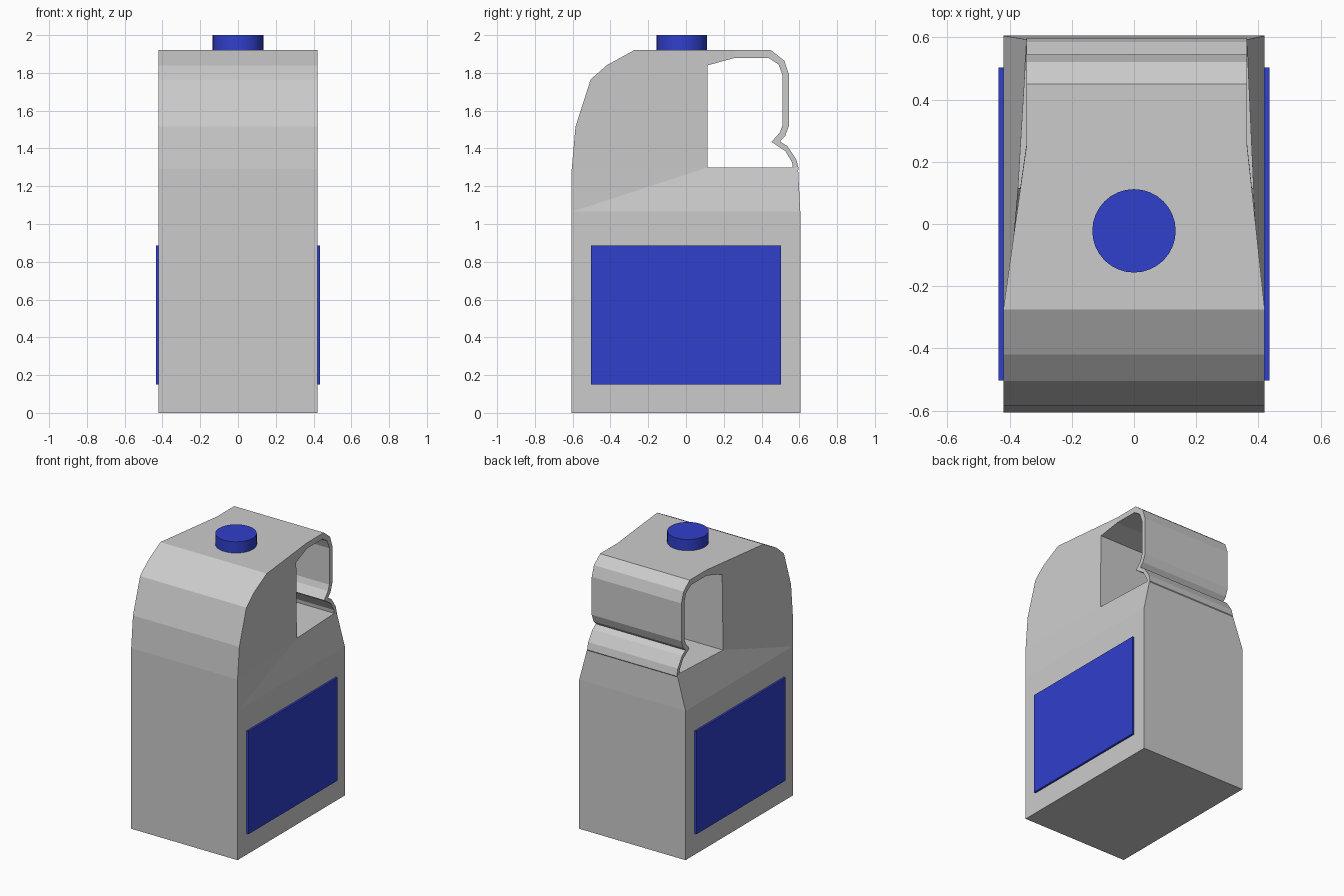
import bpy, bmesh

if "Cube" in bpy.data.objects:
    bpy.data.objects.remove(bpy.data.objects["Cube"])

blue = bpy.data.materials.new("blue")
blue.diffuse_color = (0.03, 0.05, 0.6, 1)
blue.use_nodes = True
blue.node_tree.nodes["Principled BSDF"].inputs["Base Color"].default_value = blue.diffuse_color


def make_object(name, bm):
    bmesh.ops.recalc_face_normals(bm, faces=bm.faces)
    mesh = bpy.data.meshes.new(name)
    bm.to_mesh(mesh)
    bm.free()
    ob = bpy.data.objects.new(name, mesh)
    bpy.context.collection.objects.link(ob)
    return ob


def pair(bm, y, z, taper):
    # left and right vertex of a profile point; taper pinches the rear sides
    return (bm.verts.new((-0.42 + 0.075 * taper, y, z)),
            bm.verts.new((0.42 - 0.057 * taper, y, z)))


# Body: side profile with pinched shoulders towards the rear (y, z, taper)
outline = [(-.605, 0, 0), (-.605, 1.065, 0), (-.605, 1.29, 0), (-.585, 1.515, 0),
           (-.505, 1.765, 0), (-.42, 1.84, 0), (-.275, 1.92, 0), (.115, 1.92, .73),
           (.115, 1.84, .72), (.115, 1.3, .62), (.593, 1.3, 1), (.605, 1.065, 0),
           (.605, 0, 0)]
bm = bmesh.new()
rows = [pair(bm, *p) for p in outline]
for i in range(len(rows)):
    if i != 7:  # opening where the handle joins
        a, b = rows[i], rows[(i + 1) % len(rows)]
        bm.faces.new((a[0], a[1], b[1], b[0]))
for poly in ((0, 1, 11, 12), (1, 2, 9), (1, 9, 10, 11), (2, 3, 4, 5, 6, 7, 8, 9)):
    for side in (0, 1):
        bm.faces.new([rows[i][side] for i in poly])
make_object("jug_body", bm)

# Handle: wide bent strip, outer and inner profile points
outer = [(.115, 1.92), (.255, 1.92), (.45, 1.92), (.52, 1.865), (.545, 1.79),
         (.545, 1.52), (.525, 1.465), (.498, 1.437), (.537, 1.412), (.585, 1.34),
         (.597, 1.29), (.575, 1.255)]
inner = [(.115, 1.84), (.26, 1.88), (.435, 1.88), (.49, 1.845), (.512, 1.785),
         (.512, 1.525), (.497, 1.485), (.453, 1.435), (.527, 1.385), (.562, 1.325),
         (.567, 1.29), (.56, 1.265)]
bm = bmesh.new()
rings = []
for i, (o, n) in enumerate(zip(outer, inner)):
    (ol, orr), (il, ir) = (pair(bm, *o, 1 if i else .73), pair(bm, *n, 1 if i else .72))
    rings.append((ol, orr, ir, il))
for a, b in zip(rings, rings[1:]):
    for k in range(4):
        m = (k + 1) % 4
        bm.faces.new((a[k], a[m], b[m], b[k]))
bm.faces.new(rings[-1])
make_object("handle", bm)

# Label panels on both sides
for name, s in (("label_left", -1), ("label_right", 1)):
    bpy.ops.mesh.primitive_cube_add(size=1, location=(s * .4275, 0, .5175))
    ob = bpy.context.object
    ob.name = name
    ob.scale = (.015, 1.005, .735)
    ob.data.materials.append(blue)

# Cap
bpy.ops.mesh.primitive_cylinder_add(vertices=32, radius=.134, depth=.082,
                                    location=(0, -.022, 1.959))
cap = bpy.context.object
cap.name = "cap"
cap.data.materials.append(blue)
bpy.ops.object.shade_smooth_by_angle()
